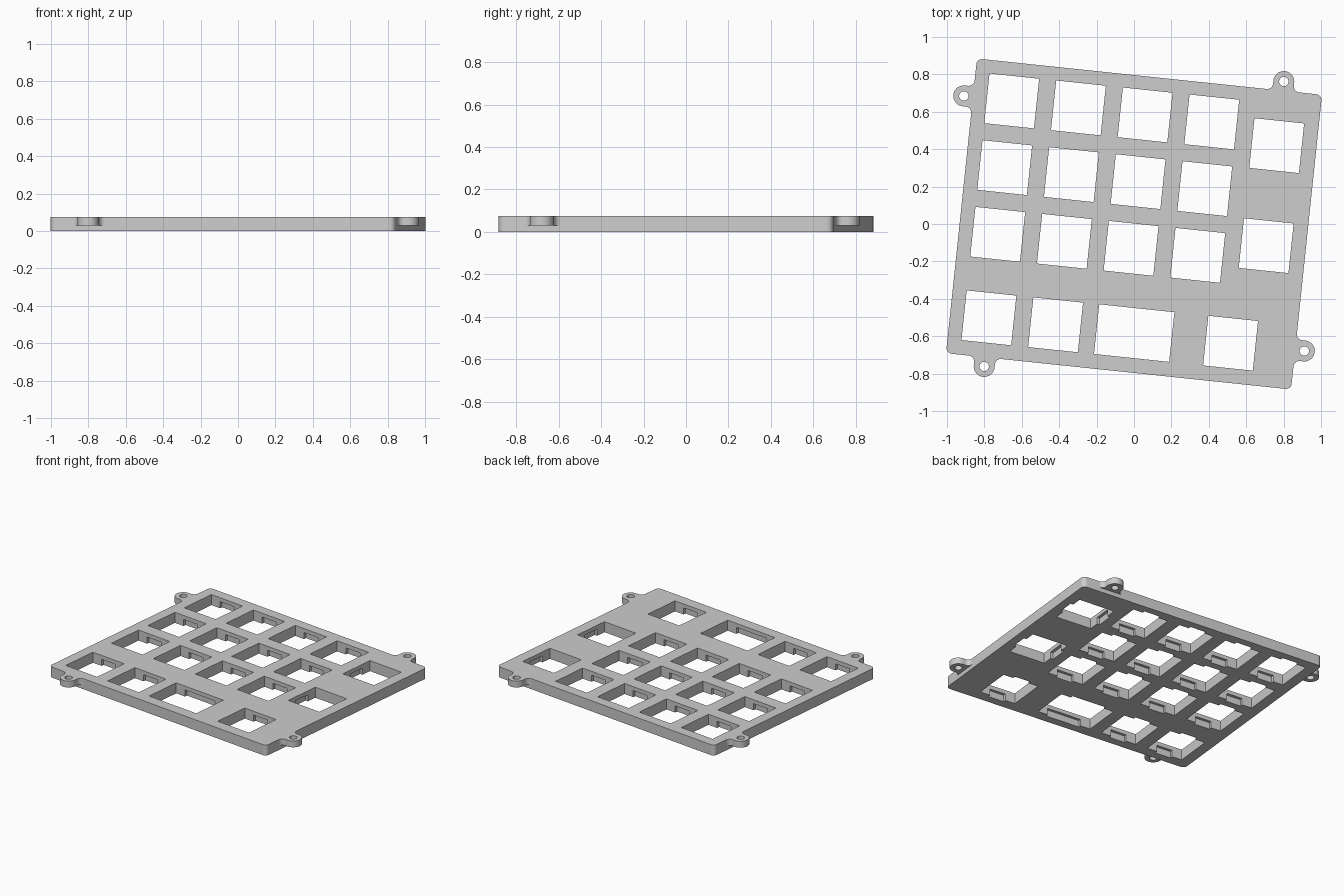
import bpy, bmesh, math
from mathutils import Matrix, Vector
from mathutils.geometry import tessellate_polygon

if "Cube" in bpy.data.objects:
    bpy.data.objects.remove(bpy.data.objects["Cube"], do_unlink=True)

W, H, TOP = 1.855, 1.584, 0.075      # plate size and thickness
PITCH, CUT = 0.3585, 0.267           # key spacing and cutout size
LIP, NOTCH = 0.028, 0.02             # thickness above the clip notches, notch depth
EAR_Z, EAR_R, EAR_OUT, FILLET = 0.03, 0.056, 0.049, 0.032
CORNER = 0.03
TILT = Matrix.Rotation(math.radians(-6), 4, 'Z')

grey = bpy.data.materials.new("plate_grey")
grey.use_nodes = True
colour = (0.61, 0.61, 0.61, 1)
grey.diffuse_color = colour
grey.node_tree.nodes["Principled BSDF"].inputs["Base Color"].default_value = colour

bm = bmesh.new()


def arc(cx, cy, r, start, end, steps=8):
    angles = [math.radians(start + (end - start) * i / steps) for i in range(steps + 1)]
    return [Vector((cx + r * math.cos(a), cy + r * math.sin(a), 0)) for a in angles]


def at_height(loop, z):
    return [TILT @ Vector((p.x, p.y, z)) for p in loop]


def wall(loop, z0, z1):
    """Upright band facing outward from a counter-clockwise loop."""
    low = [bm.verts.new(p) for p in at_height(loop, z0)]
    high = [bm.verts.new(p) for p in at_height(loop, z1)]
    for i in range(len(low)):
        bm.faces.new((low[i - 1], low[i], high[i], high[i - 1]))


def cap(loops, z, up):
    """Flat face with an outer loop and any number of holes."""
    rings = [at_height(loop, z) for loop in loops]
    verts = [bm.verts.new(p) for ring in rings for p in ring]
    for tri in tessellate_polygon(rings):
        a, b, c = [verts[i] for i in tri]
        faces_up = (b.co - a.co).cross(c.co - a.co).z > 0
        bm.faces.new((a, b, c) if faces_up == up else (c, b, a))


# Outlines: the plate alone, and the plate with its four screw ears
row1, row4 = 0.586, -0.58
side = EAR_R + FILLET
feet = [Vector((side, 0, 0)), Vector((-side, 0, 0))]
ear_shape = (arc(side, FILLET, FILLET, 270, 180)
             + arc(0, EAR_OUT, EAR_R, 0, 180, 24)
             + arc(-side, FILLET, FILLET, 0, -90))
ear_hole = arc(0, EAR_OUT, 0.025, 0, 345, 23)
ears = [(2 * PITCH, H / 2), (-W / 2, row1), (-2 * PITCH, -H / 2), (W / 2, row4)]
a, b = W / 2 - CORNER, H / 2 - CORNER
corners = [(a, b), (-a, b), (-a, -b), (a, -b)]
base, full, top_holes, bottom_holes = [], [], [], []
for i, ((cx, cy), (ex, ey)) in enumerate(zip(corners, ears)):
    frame = Matrix.Translation((ex, ey, 0)) @ Matrix.Rotation(math.radians(90 * i), 4, 'Z')
    rounded = arc(cx, cy, CORNER, 90 * i, 90 * i + 90)
    shape = [frame @ p for p in ear_shape]
    hole = [frame @ p for p in ear_hole]
    base += rounded + [frame @ p for p in feet]
    full += rounded + shape
    top_holes.append(hole)
    # Underside and bore of each ear
    cap([shape, hole], EAR_Z, False)
    wall(hole[::-1], EAR_Z, TOP)

# Outer edge of the plate and ears
wall(base, 0, EAR_Z)
wall(full, EAR_Z, TOP)

# Key cutouts: x, y, width, turned sideways
col = [(i - 2) * PITCH - 0.002 for i in range(5)]
keys = [(col[i], row1 - j * PITCH, CUT, False) for i in range(4) for j in range(3)]
keys += [(col[4], row1 - PITCH / 4, CUT, True),
         (col[4], row1 - PITCH * 1.75, CUT, True),
         (col[0], row4, CUT, False), (col[1], row4, CUT, False),
         (0.062, row4, 0.404, False), (0.58, row4, CUT, False)]
d, e = CUT / 2, CUT / 2 + NOTCH
for x, y, w, turned in keys:
    c, n = w / 2, w / 2 - 0.0735
    half = [Vector(p) for p in ((-c, -d, 0), (-n, -d, 0), (-n, -e, 0),
                                (n, -e, 0), (n, -d, 0), (c, -d, 0))]
    notched = half + [-p for p in half]
    square = [p for p in notched if abs(p.y) <= d]
    place = Matrix.Translation((x, y, 0)) @ Matrix.Rotation(math.pi / 2 * turned, 4, 'Z')
    bottom_holes.append([place @ p for p in notched])
    top_holes.append([place @ p for p in square])
    wall(bottom_holes[-1][::-1], 0, TOP - LIP)
    wall(top_holes[-1][::-1], TOP - LIP, TOP)
    # Ceilings of the two clip notches
    for first in (1, 7):
        cap([bottom_holes[-1][first:first + 4]], TOP - LIP, False)

# Top and underside of the plate
cap([full] + top_holes, TOP, True)
cap([base] + bottom_holes, 0, False)

bmesh.ops.remove_doubles(bm, verts=bm.verts[:], dist=0.0001)
mesh = bpy.data.meshes.new("switch_plate")
bm.to_mesh(mesh)
bm.free()
mesh.materials.append(grey)
plate = bpy.data.objects.new("switch_plate", mesh)
bpy.context.collection.objects.link(plate)
bpy.context.view_layer.objects.active = plate
plate.select_set(True)
bpy.ops.object.shade_smooth_by_angle(angle=math.radians(30))
